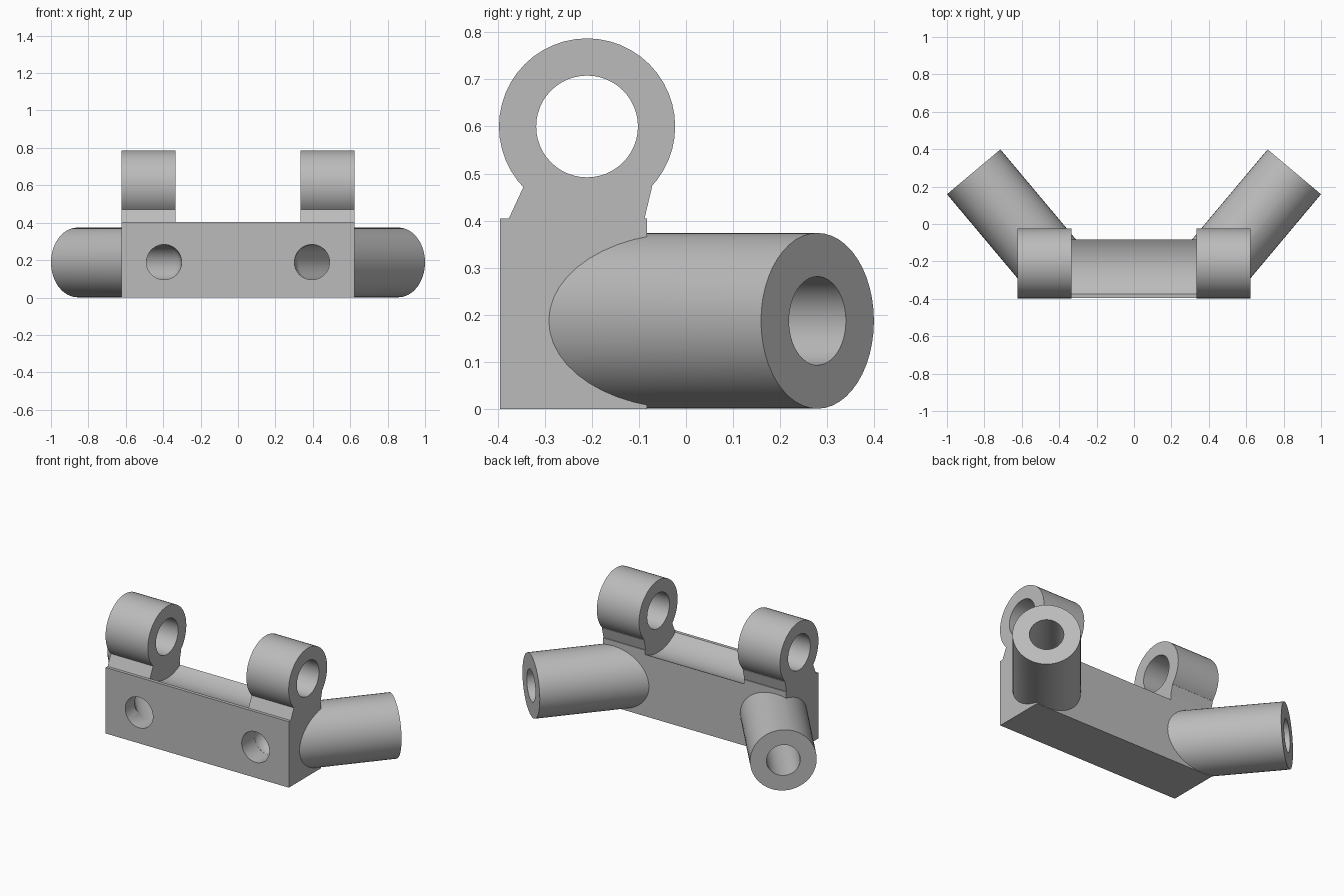
import bpy, bmesh, math
from mathutils import Vector

cube = bpy.data.objects.get("Cube")
if cube:
    bpy.data.objects.remove(cube, do_unlink=True)

grey = bpy.data.materials.new("light grey")
grey.use_nodes = True
colour = (0.5, 0.5, 0.5, 1)
grey.diffuse_color = colour
grey.node_tree.nodes["Principled BSDF"].inputs["Base Color"].default_value = colour


def add_object(name, bm):
    mesh = bpy.data.meshes.new(name)
    bmesh.ops.recalc_face_normals(bm, faces=bm.faces)
    bm.to_mesh(mesh)
    bm.free()
    mesh.materials.append(grey)
    obj = bpy.data.objects.new(name, mesh)
    bpy.context.collection.objects.link(obj)
    return obj


def extrude_x(name, profile, x0, x1):
    """Prism from a (y, z) outline running along x."""
    bm = bmesh.new()
    face = bm.faces.new([bm.verts.new((x0, y, z)) for y, z in profile])
    new = bmesh.ops.extrude_face_region(bm, geom=[face])["geom"]
    moved = [v for v in new if isinstance(v, bmesh.types.BMVert)]
    bmesh.ops.translate(bm, verts=moved, vec=(x1 - x0, 0, 0))
    return add_object(name, bm)


def rod(name, start, end, radius, sides=48):
    """Solid cylinder between two points."""
    start, end = Vector(start), Vector(end)
    bm = bmesh.new()
    bmesh.ops.create_cone(bm, cap_ends=True, segments=sides, radius1=radius,
                          radius2=radius, depth=(end - start).length)
    turn = (end - start).to_track_quat("Z", "Y").to_matrix().to_4x4()
    bm.transform(turn)
    bmesh.ops.translate(bm, verts=bm.verts, vec=(start + end) / 2)
    return add_object(name, bm)


def ball(name, centre, radius):
    bm = bmesh.new()
    bmesh.ops.create_uvsphere(bm, u_segments=32, v_segments=16, radius=radius)
    bmesh.ops.translate(bm, verts=bm.verts, vec=centre)
    return add_object(name, bm)


def combine(target, other, operation):
    """Boolean the other solid into the target and discard it."""
    mod = target.modifiers.new(operation, "BOOLEAN")
    mod.operation, mod.object, mod.solver = operation, other, "EXACT"
    bpy.context.view_layer.update()
    evaluated = target.evaluated_get(bpy.context.evaluated_depsgraph_get())
    mesh = bpy.data.meshes.new_from_object(evaluated)
    target.modifiers.clear()
    target.data = mesh
    bpy.data.objects.remove(other, do_unlink=True)


FRONT, BACK, TOP = -0.395, -0.083, 0.405
HALF, INNER = 0.622, 0.335           # outer and inner side of the lugs
PIN_Y, PIN_Z, LUG_R = -0.21, 0.6, 0.187
ARM_Z = 0.1875
AXIS = Vector((math.sin(math.radians(40)), math.cos(math.radians(40)), 0))

# Main block
bracket = extrude_x("bracket", [(FRONT, 0), (BACK, 0), (BACK, TOP), (FRONT, TOP)], -HALF, HALF)

# Clearance groove between the lugs
combine(bracket, rod("groove", (-INNER, PIN_Y, PIN_Z), (INNER, PIN_Y, PIN_Z), 0.255, 64), "DIFFERENCE")

neck = [(-0.376, 0.3), (-0.088, 0.3), (-0.088, TOP), (-0.072, 0.472),
        (-0.12, 0.55), (-0.3, 0.55), (-0.345, 0.472), (-0.376, TOP)]

for side in (-1, 1):
    # Hinge lug: neck and barrel
    x0, x1 = side * INNER, side * HALF
    combine(bracket, extrude_x("lug_neck", neck, x0, x1), "UNION")
    combine(bracket, rod("lug_barrel", (x0, PIN_Y, PIN_Z), (x1, PIN_Y, PIN_Z), LUG_R), "UNION")

    # Splayed tubular arm
    axis = Vector((side * AXIS.x, AXIS.y, 0))
    tip = Vector((side * 0.857, 0.279, ARM_Z))
    combine(bracket, rod("arm", tip - axis * 0.66, tip, 0.1865), "UNION")

for side in (-1, 1):
    # Pin hole through the lug
    combine(bracket, rod("pin_hole", (side * 0.3, PIN_Y, PIN_Z), (side * 0.7, PIN_Y, PIN_Z), 0.108), "DIFFERENCE")

    # Bore along the arm, turning straight out through the front
    axis = Vector((side * AXIS.x, AXIS.y, 0))
    tip = Vector((side * 0.857, 0.279, ARM_Z))
    bend = tip - axis * 0.718
    bore = rod("bore", bend, tip + axis * 0.1, 0.094)
    combine(bore, ball("bore_bend", bend, 0.0935), "UNION")
    combine(bore, rod("front_bore", (bend.x, -0.6, ARM_Z + 0.004), bend, 0.094), "UNION")
    combine(bracket, bore, "DIFFERENCE")

# Smooth round walls, sharp edges
bpy.ops.object.select_all(action="DESELECT")
bracket.select_set(True)
bpy.context.view_layer.objects.active = bracket
bpy.ops.object.shade_smooth_by_angle(angle=math.radians(30))
